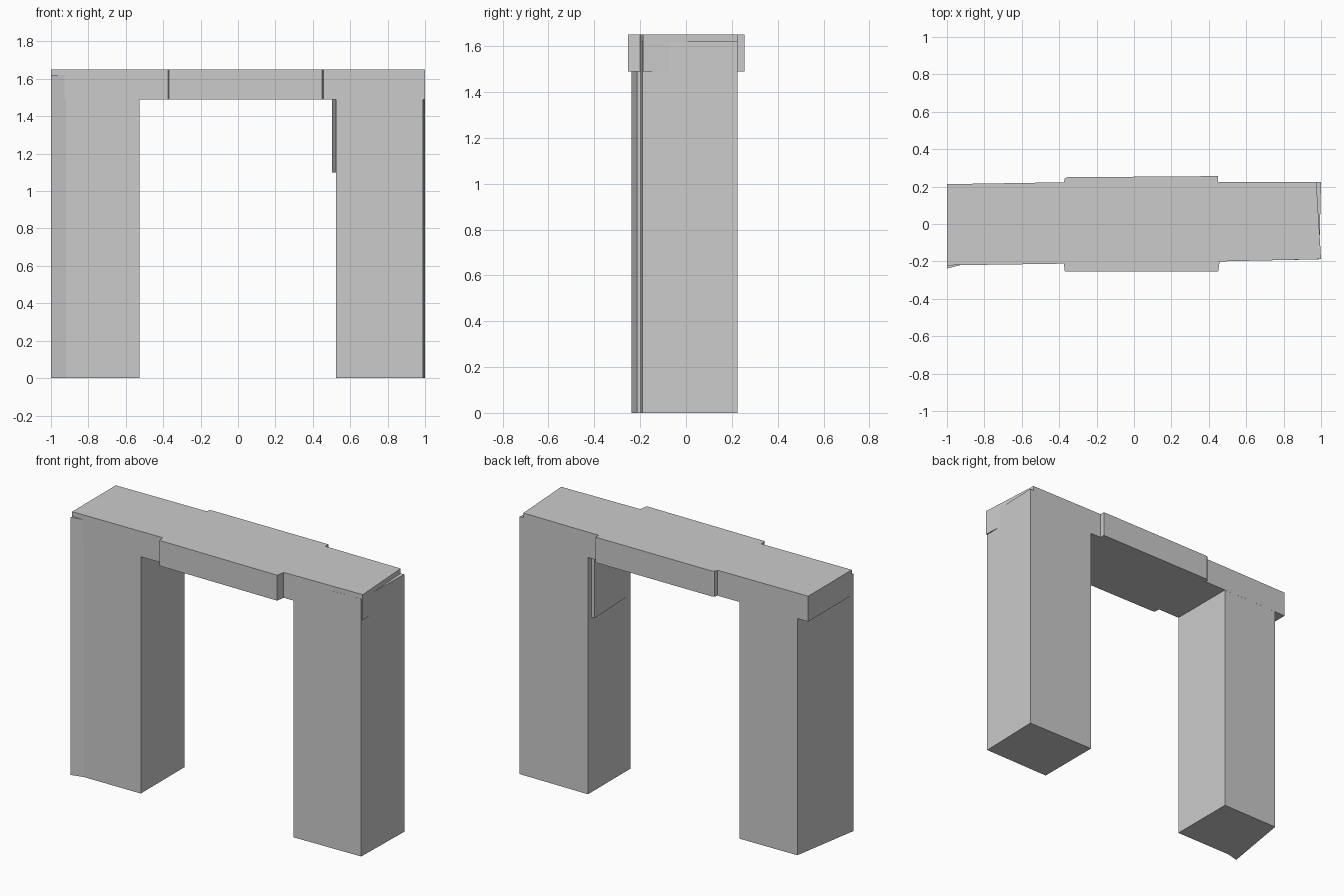
import bpy
import bmesh

if "Cube" in bpy.data.objects:
    bpy.data.objects.remove(bpy.data.objects["Cube"])


def prism(name, outline, z0, z1):
    """Extrude a counter-clockwise plan outline from z0 up to z1."""
    bm = bmesh.new()
    base = bm.faces.new([bm.verts.new((x, y, z0)) for x, y in outline])
    top = bmesh.ops.extrude_face_region(bm, geom=[base])["geom"]
    for v in top:
        if isinstance(v, bmesh.types.BMVert):
            v.co.z = z1
    bmesh.ops.recalc_face_normals(bm, faces=bm.faces)
    mesh = bpy.data.meshes.new(name)
    bm.to_mesh(mesh)
    bm.free()
    obj = bpy.data.objects.new(name, mesh)
    bpy.context.collection.objects.link(obj)
    return obj


LINTEL_BOTTOM, PILLAR_TOP, TOP = 1.49, 1.62, 1.65

# Left pillar: skewed outer face with a flared front corner
prism("left_pillar", [(-1.0, -0.238), (-0.92, -0.218), (-0.527, -0.214),
                      (-0.527, 0.22), (-0.925, 0.214)], 0, PILLAR_TOP)

# Right pillar
prism("right_pillar", [(0.525, -0.198), (0.99, -0.189), (1.0, 0.225),
                       (0.525, 0.225)], 0, PILLAR_TOP)

# Thin tapered pad on the inner face of the right pillar
prism("inner_pad", [(0.523, -0.195), (0.535, -0.195), (0.535, 0.19),
                    (0.503, 0.19)], 1.10, 1.50)

# Lintel: slightly irregular slab with a wider central band
prism("lintel", [(-1.0, -0.221), (-0.375, -0.212), (-0.37, -0.253),
                 (0.45, -0.253), (0.458, -0.2), (1.0, -0.188),
                 (0.975, 0.225), (0.45, 0.225), (0.45, 0.256),
                 (-0.355, 0.25), (-0.37, 0.245), (-0.375, 0.223),
                 (-1.0, 0.213)], LINTEL_BOTTOM, TOP)
